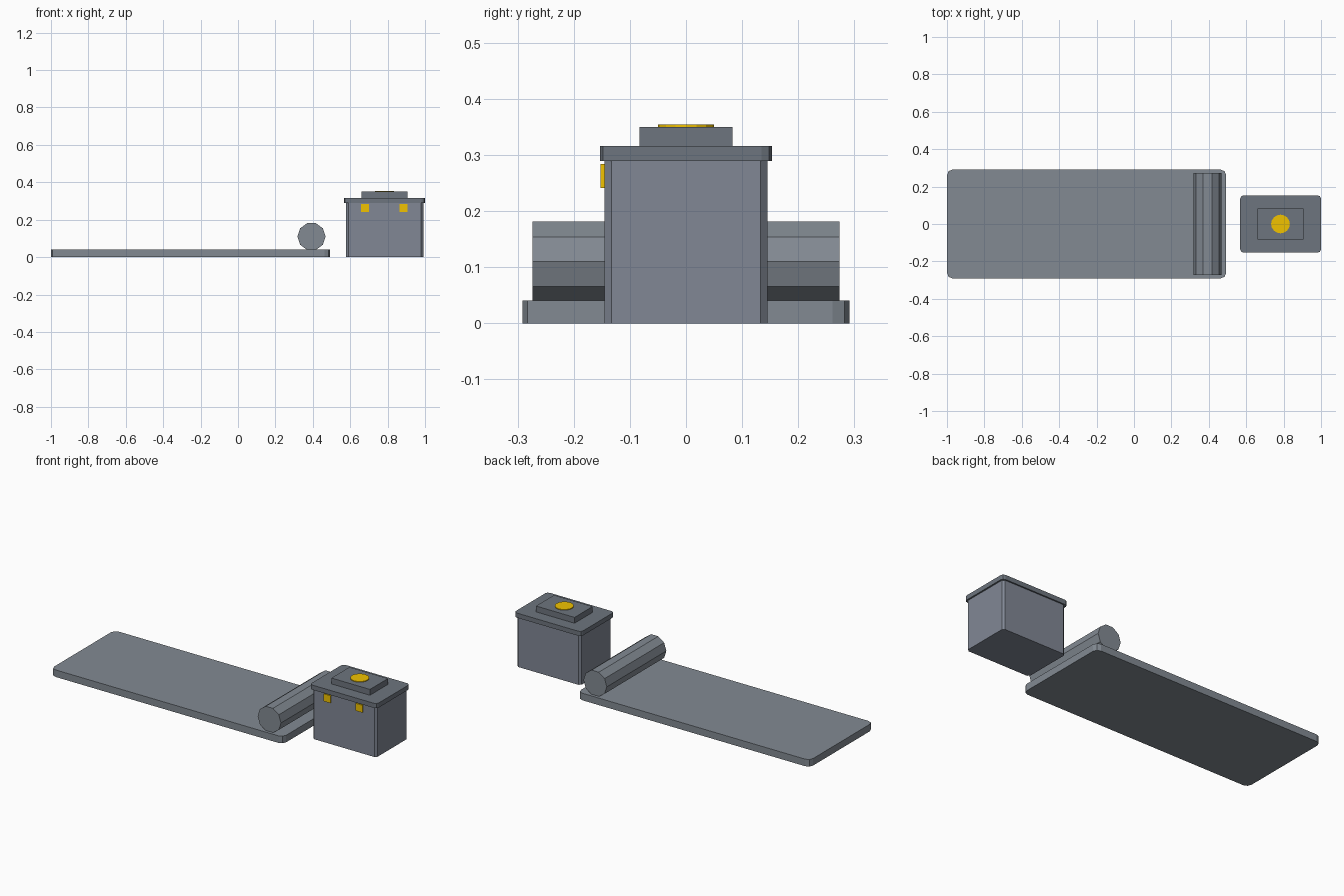
import bpy
import bmesh
from math import pi
from mathutils import Matrix

if "Cube" in bpy.data.objects:
    bpy.data.objects.remove(bpy.data.objects["Cube"])


def material(name, colour):
    mat = bpy.data.materials.new(name)
    mat.diffuse_color = (*colour, 1)
    mat.use_nodes = True
    mat.node_tree.nodes["Principled BSDF"].inputs["Base Color"].default_value = mat.diffuse_color
    return mat


gold = material("gold", (0.88, 0.54, 0.0))
slate = material("slate", (0.225, 0.255, 0.29))
blue_slate = material("blue_slate", (0.22, 0.245, 0.30))
dark_slate = material("dark_slate", (0.155, 0.178, 0.21))


def finish(bm, name, mat):
    mesh = bpy.data.meshes.new(name)
    bm.to_mesh(mesh)
    bm.free()
    obj = bpy.data.objects.new(name, mesh)
    bpy.context.collection.objects.link(obj)
    mesh.materials.append(mat)
    return obj


def box(name, x, y, z, mat, radius=0, segments=1):
    """Box from (min, max) ranges, with optionally rounded upright corners."""
    bm = bmesh.new()
    centre = [sum(r) / 2 for r in (x, y, z)]
    size = [r[1] - r[0] for r in (x, y, z)]
    bmesh.ops.create_cube(bm, size=1, matrix=Matrix.Translation(centre) @ Matrix.Diagonal((*size, 1)))
    if radius:
        upright = [e for e in bm.edges if abs(e.verts[0].co.z - e.verts[1].co.z) > 1e-4]
        bmesh.ops.bevel(bm, geom=upright, offset=radius, segments=segments,
                        profile=0.5, affect='EDGES')
    return finish(bm, name, mat)


def cylinder(name, centre, radius, depth, sides, mat, rotation=Matrix()):
    bm = bmesh.new()
    bmesh.ops.create_cone(bm, cap_ends=True, segments=sides, radius1=radius, radius2=radius,
                          depth=depth, matrix=Matrix.Translation(centre) @ rotation)
    return finish(bm, name, mat)


# Flat mat with a rolled end resting on it (decagon, flat side down)
box("mat", (-1, 0.493), (-0.291, 0.291), (0, 0.041), slate, 0.03, 2)
roll_turn = Matrix.Rotation(pi / 2, 4, 'X') @ Matrix.Rotation(pi / 2, 4, 'Z')
cylinder("roll", (0.393, 0, 0.11), 0.075, 0.547, 10, slate, roll_turn)

# Pack body, lid and raised pad
box("pack_body", (0.578, 0.991), (-0.145, 0.145), (0, 0.29), blue_slate, 0.012)
box("pack_lid", (0.568, 1), (-0.153, 0.153), (0.289, 0.316), dark_slate, 0.018, 2)
box("lid_pad", (0.659, 0.907), (-0.083, 0.083), (0.314, 0.35), dark_slate)

# Gold badge and front clasps
cylinder("round_badge", (0.783, 0, 0.349), 0.05, 0.01, 16, gold)
for side, x in (("left", 0.679), ("right", 0.885)):
    box(f"{side}_clasp", (x - 0.021, x + 0.021), (-0.152, -0.14), (0.241, 0.284), gold)
